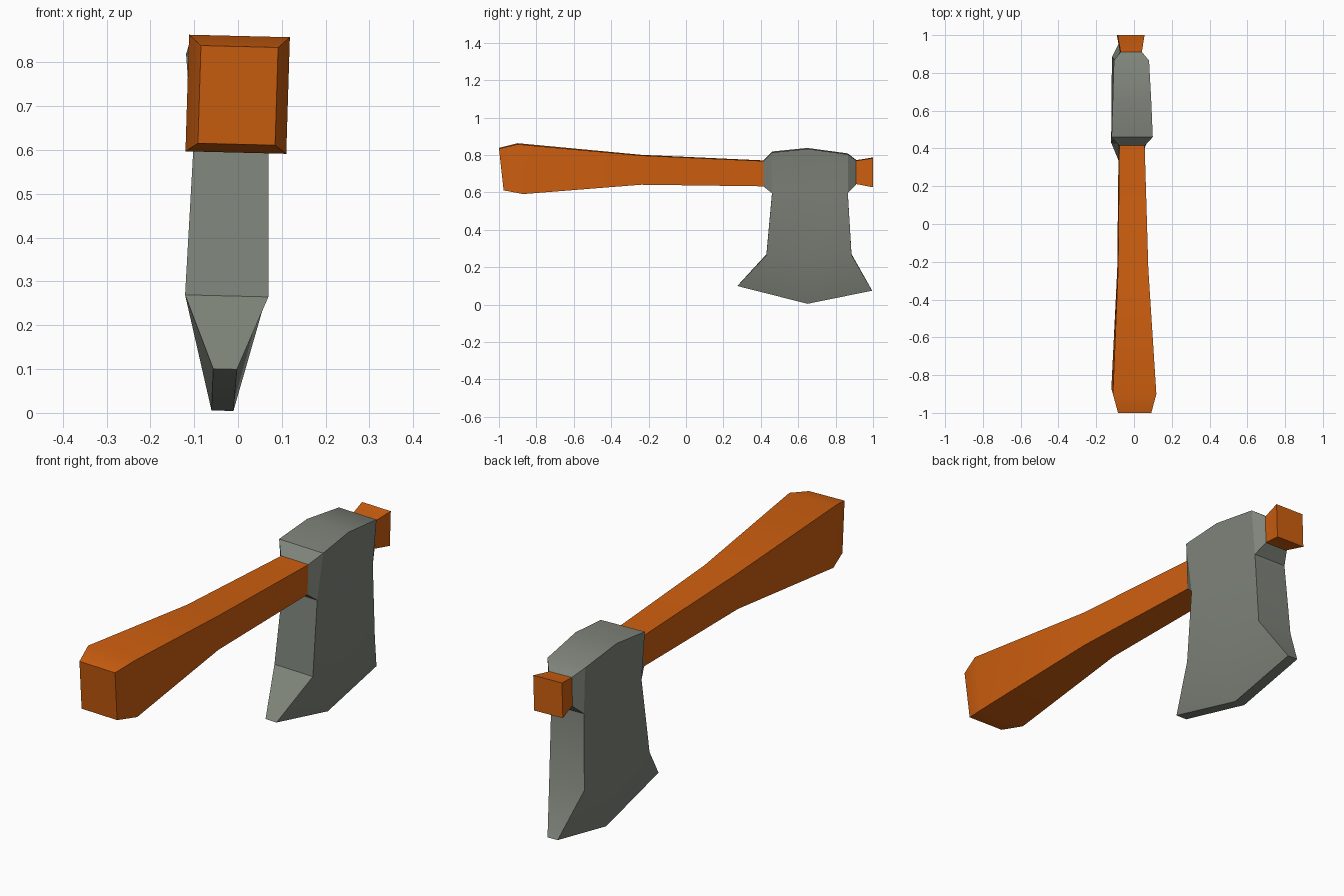
import bpy
import bmesh
import math

if "Cube" in bpy.data.objects:
    bpy.data.objects.remove(bpy.data.objects["Cube"])

ROLL = 0.03       # slight sideways lean of the whole axe
YAW = -0.0085     # slight drift of the centre line along the handle
PIVOT_Z = 0.72


def material(name, rgb):
    m = bpy.data.materials.new(name)
    m.diffuse_color = (*rgb, 1)
    m.use_nodes = True
    m.node_tree.nodes["Principled BSDF"].inputs["Base Color"].default_value = m.diffuse_color
    return m


def place(x, y, z):
    """Apply the small lean and drift to a point given around a straight axis."""
    return (x + YAW * (y + 1) + ROLL * (z - PIVOT_Z), y, z - 0.025 * x)


def finish(bm, name, mat):
    bmesh.ops.recalc_face_normals(bm, faces=bm.faces)
    me = bpy.data.meshes.new(name)
    bm.to_mesh(me)
    bm.free()
    me.materials.append(mat)
    ob = bpy.data.objects.new(name, me)
    bpy.context.collection.objects.link(ob)
    bpy.ops.object.select_all(action='DESELECT')
    ob.select_set(True)
    bpy.context.view_layer.objects.active = ob
    bpy.ops.object.shade_smooth_by_angle(angle=math.radians(30))


def bridge(bm, a, b):
    for i in range(len(a)):
        j = (i + 1) % len(a)
        bm.faces.new((a[i], a[j], b[j], b[i]))


wood = material("orange wood", (0.62, 0.115, 0.005))
steel = material("grey steel", (0.21, 0.23, 0.195))

# Handle: square loft, stations are (top y, top z, bottom y, bottom z, half width)
stations = [
    (-1.00, 0.836, -0.975, 0.613, 0.088),
    (-0.90, 0.860, -0.870, 0.594, 0.115),
    (-0.24, 0.799, -0.240, 0.643, 0.080),
    (0.42, 0.769, 0.420, 0.634, 0.067),
    (0.91, 0.771, 0.910, 0.646, 0.056),
    (1.00, 0.785, 1.000, 0.629, 0.071),
]
bm = bmesh.new()
rings = [[bm.verts.new(place(*p)) for p in
          ((-w, ty, tz), (w, ty, tz), (w, by, bz), (-w, by, bz))]
         for ty, tz, by, bz, w in stations]
for a, b in zip(rings, rings[1:]):
    bridge(bm, a, b)
bm.faces.new(rings[0])
bm.faces.new(rings[-1])
finish(bm, "handle", wood)

# Head: rows from poll to cutting edge, each (y, z, half width) front, middle, back
rows = [
    ((0.46, 0.816, 0.109), (0.65, 0.835, 0.102), (0.865, 0.806, 0.093)),
    ((0.46, 0.597, 0.086), (0.65, 0.600, 0.084), (0.865, 0.600, 0.081)),
    ((0.43, 0.267, 0.095), (0.65, 0.267, 0.092), (0.885, 0.268, 0.087)),
    ((0.275, 0.100, 0.027), (0.65, 0.005, 0.025), (0.995, 0.075, 0.025)),
]
bm = bmesh.new()
loops = []
for row in rows:
    left = [bm.verts.new(place(-w, y, z)) for y, z, w in row]
    right = [bm.verts.new(place(w, y, z)) for y, z, w in reversed(row)]
    loops.append(left + right)      # 0-2 left front to back, 3-5 right back to front
for k, (a, b) in enumerate(zip(loops, loops[1:])):
    for i in range(6):
        if k == 0 and i in (2, 5):
            continue                # eye openings, closed by the collars
        j = (i + 1) % 6
        bm.faces.new((a[i], a[j], b[j], b[i]))
for lp in (loops[0], loops[-1]):    # poll and cutting edge
    bm.faces.new((lp[0], lp[1], lp[4], lp[5]))
    bm.faces.new((lp[1], lp[2], lp[3], lp[4]))

# Bevelled collars around the eye, front and back
for i, j, y, zt, zb, w in ((0, 5, 0.415, 0.770, 0.633, 0.068),
                           (2, 3, 0.91, 0.772, 0.644, 0.057)):
    outer = [loops[0][i], loops[0][j], loops[1][j], loops[1][i]]
    inner = [bm.verts.new(place(*p)) for p in
             ((-w, y, zt), (w, y, zt), (w, y, zb), (-w, y, zb))]
    bridge(bm, outer, inner)
finish(bm, "axe_head", steel)
